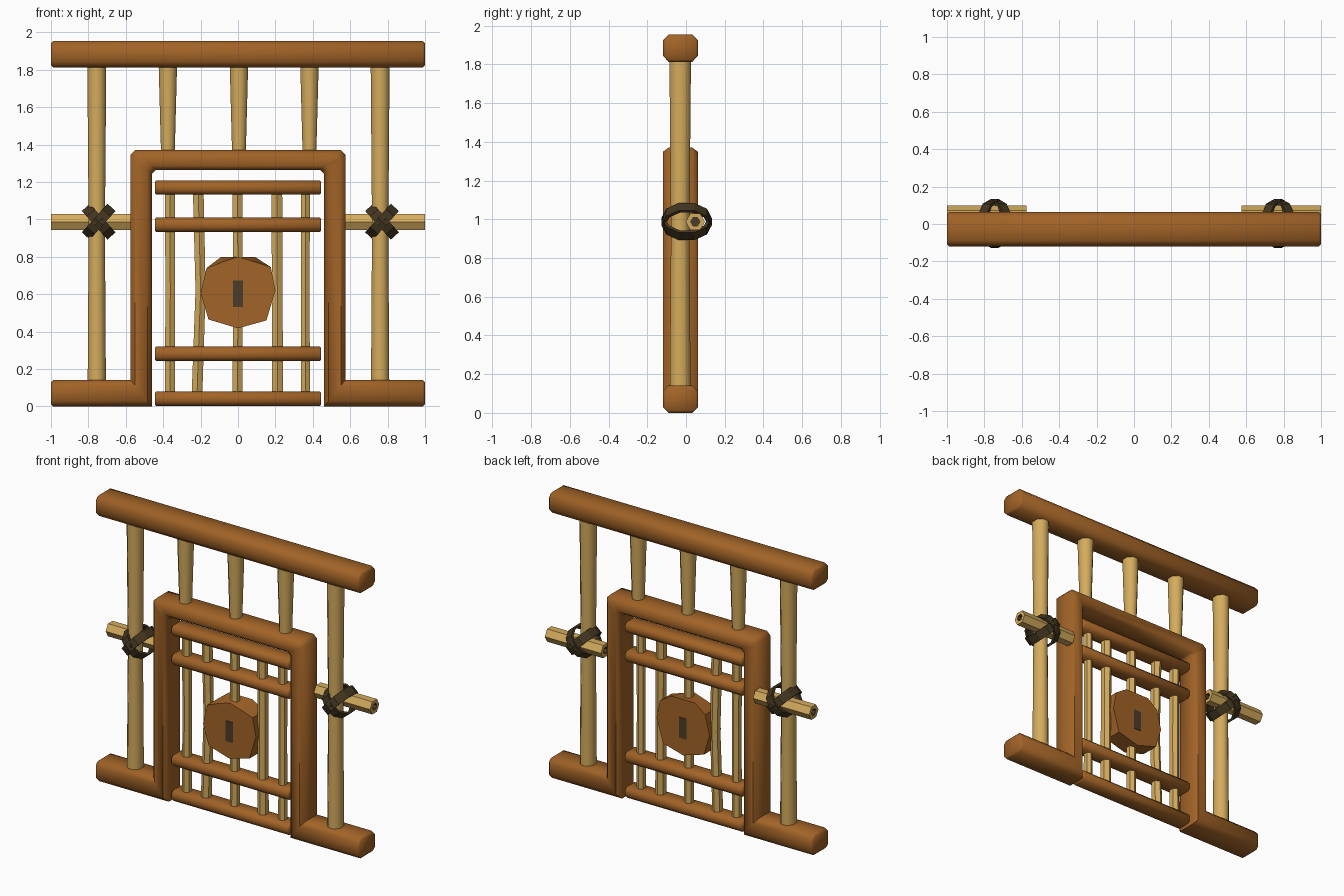
import bpy, bmesh, math
from mathutils import Vector, Matrix

if "Cube" in bpy.data.objects:
    bpy.data.objects.remove(bpy.data.objects["Cube"])


def mat(name, rgb):
    m = bpy.data.materials.new(name)
    m.diffuse_color = (*rgb, 1)
    m.use_nodes = True
    m.node_tree.nodes["Principled BSDF"].inputs["Base Color"].default_value = m.diffuse_color
    return m


BROWN = mat("brown timber", (0.36, 0.125, 0.02))
TAN = mat("tan bamboo", (0.66, 0.41, 0.11))
ROPE = mat("dark lashing", (0.055, 0.036, 0.014))
DARK = mat("dark hollow", (0.07, 0.045, 0.022))


def finish(name, bm, mats, smooth=None):
    bmesh.ops.recalc_face_normals(bm, faces=bm.faces)
    me = bpy.data.meshes.new(name)
    bm.to_mesh(me)
    bm.free()
    for m in mats:
        me.materials.append(m)
    ob = bpy.data.objects.new(name, me)
    bpy.context.collection.objects.link(ob)
    if smooth:
        bpy.ops.object.select_all(action='DESELECT')
        bpy.context.view_layer.objects.active = ob
        ob.select_set(True)
        bpy.ops.object.shade_smooth_by_angle(angle=math.radians(smooth))
    return ob


def loft(bm, rings, closed=False, caps=True):
    """Skin a list of vertex rings."""
    rings = [[bm.verts.new(p) for p in r] for r in rings]
    pairs = list(zip(rings, rings[1:]))
    if closed:
        pairs.append((rings[-1], rings[0]))
    for a, b in pairs:
        n = len(a)
        for i in range(n):
            bm.faces.new((a[i], a[(i + 1) % n], b[(i + 1) % n], b[i]))
    if caps and not closed:
        bm.faces.new(rings[0])
        bm.faces.new(rings[-1])


def timber(name, pts, y0, y1, ch, th, end=0.012):
    """Chamfered timber swept along outer/inner edge points in the xz plane."""
    rings = []

    def ring(o, i, ins):
        o, i = Vector((o[0], 0, o[1])), Vector((i[0], 0, i[1]))
        f, e, c = ch / th, ins / th, ins
        sec = [(e, y0 + ch), (f, y0 + c), (1 - f, y0 + c), (1 - e, y0 + ch),
               (1 - e, y1 - ch), (1 - f, y1 - c), (f, y1 - c), (e, y1 - ch)]
        return [i.lerp(o, u) + Vector((0, y, 0)) for u, y in sec]

    # shrink both ends slightly for the bevelled ends
    (o0, i0), (o1, i1) = pts[0], pts[-1]
    rings.append(ring(o0, i0, end))
    rings.append(ring((o0[0] + end, o0[1]), (i0[0] + end, i0[1]), 0))
    rings += [ring(o, i, 0) for o, i in pts[1:-1]]
    rings.append(ring((o1[0] - end, o1[1]), (i1[0] - end, i1[1]), 0))
    rings.append(ring(o1, i1, end))
    bm = bmesh.new()
    loft(bm, rings)
    return finish(name, bm, [BROWN], 50)


def pole(name, stations, y=-0.03, n=8, sy=1.1):
    """Upright bamboo: stations are (x, z, radius)."""
    bm = bmesh.new()
    loft(bm, [[(x + r * math.cos(math.tau * (k + .5) / n),
                y + r * sy * math.sin(math.tau * (k + .5) / n), z)
               for k in range(n)] for x, z, r in stations])
    return finish(name, bm, [TAN], 50)


# top beam
timber("top_beam", [((-1, 1.955), (-1, 1.812)), ((1, 1.955), (1, 1.812))],
       -0.12, 0.063, 0.032, 0.14)

# sill and door frame in one continuous timber
half = [((-1, .142), (-1, 0)), ((-.575, .142), (-.46, 0)),
        ((-.575, 1.345), (-.46, 1.245)), ((-.55, 1.37), (-.44, 1.265))]
flip = [((-o[0], o[1]), (-i[0], i[1])) for o, i in reversed(half)]
timber("door_frame", half + flip, -0.12, 0.063, 0.03, 0.14)

# tall outer poles and short poles over the door
for x, side in ((-.755, "left"), (.76, "right")):
    pole(f"outer_pole_{side}", [(x, .1, .053), (x, .95, .047), (x, 1.85, .055)])
for k, x in enumerate((-.375, .005, .382)):
    pole(f"short_pole_{k + 1}", [(x, 1.33, .039), (x, 1.85, .054)])

# door rails
for k, (a, b) in enumerate(((.003, .08), (.243, .32), (.933, 1.01), (1.132, 1.207))):
    timber(f"door_rail_{k + 1}", [((-.445, b), (-.445, a)), ((.445, b), (.445, a))],
           -0.09, 0.032, 0.022, 0.077, 0.008)

# door bars, slightly crooked
for k, (xb, xm, xt, r) in enumerate(((-.365, -.362, -.365, .031), (-.22, -.2, -.213, .033),
                                     (-.003, 0, -.003, .031), (.212, .21, .207, .034),
                                     (.36, .36, .36, .028))):
    pole(f"door_bar_{k + 1}", [(xb, .04, r), (xm, .62, r * .95), (xt, 1.17, r)], n=6)

# lock block: faceted disc, the front slightly smaller at the top
out = [(-.2, .605), (-.158, .465), (0, .418), (.152, .46), (.2, .62), (.175, .745),
       (.09, .8), (0, .8), (-.09, .8), (-.168, .74)]
front = list(out)
front[6], front[8] = (.09, .773), (-.09, .77)
bm = bmesh.new()
loft(bm, [[(x, -.092, z) for x, z in front], [(x, .032, z) for x, z in out]])
finish("lock_block", bm, [BROWN])

# keyhole plates on both faces
for y, side in ((-.092, "front"), (.032, "back")):
    bm = bmesh.new()
    bmesh.ops.create_cube(bm, size=1, matrix=Matrix.Translation((0, y, .603))
                          @ Matrix.Diagonal((.056, .006, .14, 1)))
    finish(f"keyhole_{side}", bm, [DARK])


def hexa(x, r):
    return [(x, .048 + r * math.cos(math.tau * k / 6), .987 + r * math.sin(math.tau * k / 6))
            for k in range(6)]


for s, side in ((-1, "left"), (1, "right")):
    # hollow horizontal poles: dark recess at both ends
    bm = bmesh.new()
    e, m = s * 1.0, s * .575
    loft(bm, [hexa(m + s * .03, .024), hexa(m, .024), hexa(m, .05),
              hexa(e, .05), hexa(e, .024), hexa(e - s * .03, .024)])
    for f in bm.faces:
        if all((Vector((v.co.y - .048, v.co.z - .987))).length < .03 for v in f.verts):
            f.material_index = 1
    finish(f"cross_pole_{side}", bm, [TAN, DARK])

    # crossed lashing bands around both poles
    cx = -.745 if s < 0 else .77
    for d, tag in ((1, "a"), (-1, "b")):
        a = math.radians(48 * d)
        along = Vector((math.cos(a), 0, math.sin(a)))
        across = Vector((-math.sin(a), 0, math.cos(a)))
        rings = []
        for k in range(10):
            t = math.tau * (k + .5) / 10
            sec = []
            for g, w in ((0, -1), (0, 1), (-.016, 1), (-.016, -1)):
                sec.append(Vector((cx, .003, .988)) + along * ((.108 + g) * math.cos(t))
                           + Vector((0, (.13 - .003 * (d < 0) + g) * math.sin(t), 0))
                           + across * (w * .029))
            rings.append(sec)
        bm = bmesh.new()
        loft(bm, rings, closed=True)
        finish(f"lashing_{side}_{tag}", bm, [ROPE])
